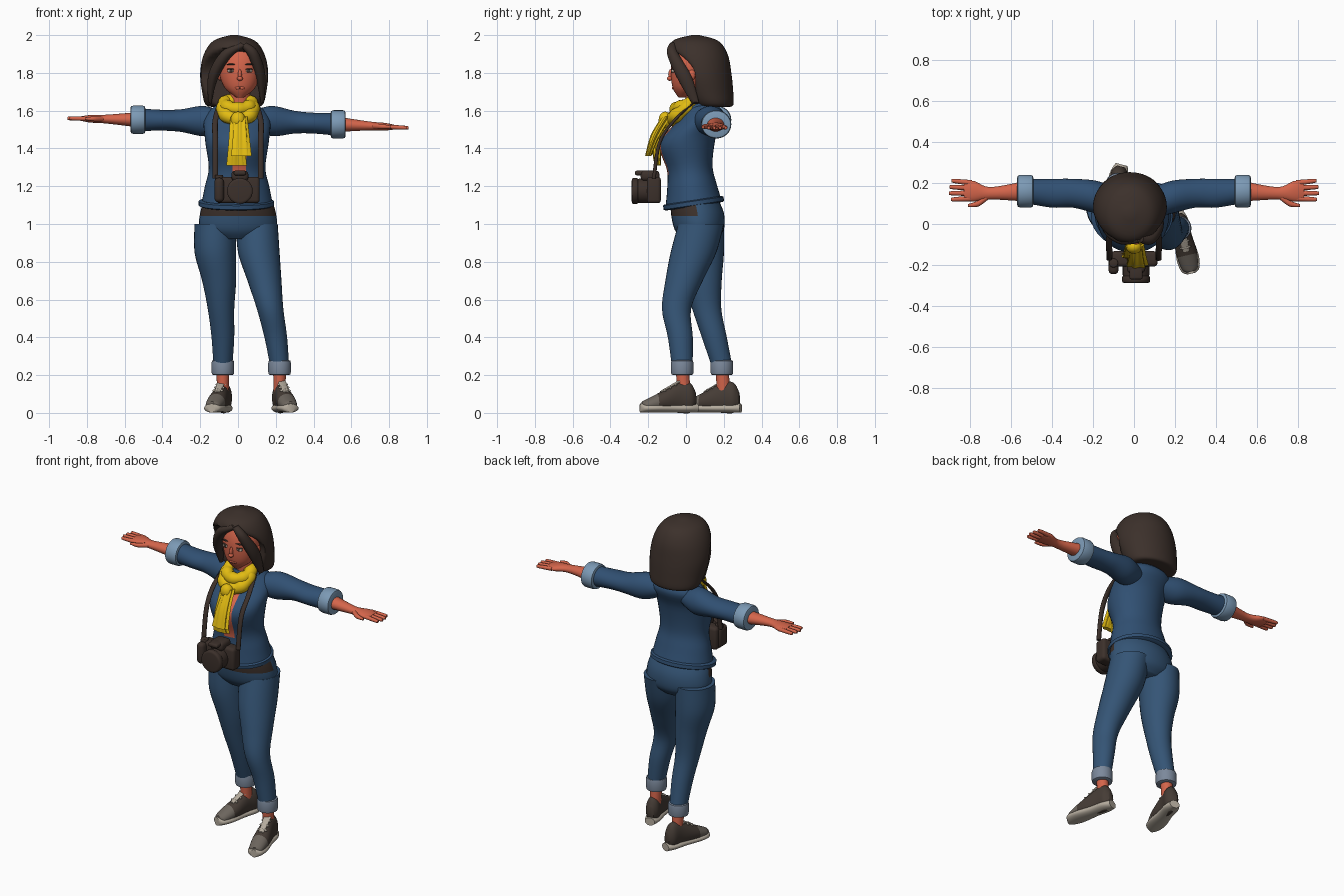
import bpy, bmesh, math
from mathutils import Vector, Matrix

cube = bpy.data.objects.get("Cube")
if cube:
    bpy.data.objects.remove(cube)

X, Y, Z = Vector((1, 0, 0)), Vector((0, 1, 0)), Vector((0, 0, 1))
SIDES = (("left", 1), ("right", -1))


def material(name, *rgb):
    m = bpy.data.materials.new(name)
    m.use_nodes = True
    m.diffuse_color = (*rgb, 1)
    m.node_tree.nodes["Principled BSDF"].inputs["Base Color"].default_value = (*rgb, 1)
    return m


skin = material("skin", .66, .13, .07)
brown = material("dark_brown", .045, .03, .024)
jacket_blue = material("jacket_denim", .03, .08, .17)
jeans_blue = material("jeans_denim", .035, .09, .18)
pale_blue = material("jacket_cuff_denim", .2, .32, .46)
grey_blue = material("jeans_cuff_denim", .2, .25, .33)
yellow = material("scarf_yellow", .76, .5, .006)
shoe_brown = material("shoe_brown", .06, .045, .036)
toe_grey = material("toe_grey", .15, .13, .11)
cream = material("sole_cream", .46, .41, .34)


def finish(name, bm, mats, matrix=Matrix(), rule=None):
    """Turn a bmesh into a smooth-shaded object; faces meeting the rule get the second material."""
    bmesh.ops.recalc_face_normals(bm, faces=bm.faces)
    for face in bm.faces:
        face.smooth = True
        if rule and rule(face.calc_center_median(), face.normal):
            face.material_index = 1
    bm.transform(matrix)
    mesh = bpy.data.meshes.new(name)
    bm.to_mesh(mesh)
    bm.free()
    mesh.set_sharp_from_angle(angle=math.radians(50))
    for m in mats:
        mesh.materials.append(m)
    bpy.context.collection.objects.link(bpy.data.objects.new(name, mesh))


def spline(keys, sub):
    """Catmull-Rom interpolation of key tuples."""
    k = [Vector(q) for q in keys]
    k = [k[0]] + k + [k[-1]]
    out = []
    for a, b, c, d in zip(k, k[1:], k[2:], k[3:]):
        for i in range(sub):
            t = i / sub
            out.append(b + (c - a) * (t / 2) + (a * 2 - b * 5 + c * 4 - d) * (t * t / 2)
                       + (b * 3 - a - c * 3 + d) * (t ** 3 / 2))
    return out + [k[-1]]


def loft(name, mats, keys, u=X, v=Y, seg=32, sub=5, folds=0, front=None, **kw):
    """Skin through rings of x, y, z, half-width along u and half-width along v."""
    bm, rings = bmesh.new(), []
    for x, y, z, a, b in spline(keys, sub):
        ring = []
        for i in range(seg):
            t = math.tau * i / seg
            r = 1 + (.14 * math.cos(folds * t) if folds else 0)
            p = Vector((x, y, z)) + u * (a * r * math.cos(t)) + v * (b * r * math.sin(t))
            if front:
                p.y = max(p.y, front(z))
            ring.append(bm.verts.new(p))
        rings.append(ring)
    for a, b in zip(rings, rings[1:]):
        for i in range(seg):
            j = (i + 1) % seg
            bm.faces.new((a[i], a[j], b[j], b[i]))
    bm.faces.new(rings[0])
    bm.faces.new(rings[-1])
    finish(name, bm, mats, **kw)


def stack(name, mats, levels, x=0, **kw):
    """Loft of horizontal rings given as height, y, half-width, half-depth."""
    loft(name, mats, [(x, y, z, w, d) for z, y, w, d in levels], **kw)


def band(name, mat, pos, a, b, length, u=X, v=Y):
    """Short tube with rolled edges."""
    axis = u.cross(v).normalized() * length
    loft(name, [mat], [(*(Vector(pos) + axis * t), a * r, b * r)
                       for t, r in ((-.5, .8), (-.45, .95), (-.3, 1), (.3, 1), (.45, .95), (.5, .8))],
         u=u, v=v, sub=1)


def ellipsoid(name, mat, pos, size, place=Matrix()):
    bm = bmesh.new()
    bmesh.ops.create_uvsphere(bm, u_segments=20, v_segments=12, radius=1)
    finish(name, bm, [mat], place @ Matrix.Translation(pos) @ Matrix.Diagonal((*size, 1)))


def box(name, mat, pos, size, bevel):
    bm = bmesh.new()
    bmesh.ops.create_cube(bm, size=1)
    bm.transform(Matrix.Translation(pos) @ Matrix.Diagonal((*size, 1)))
    bmesh.ops.bevel(bm, geom=bm.edges[:], offset=bevel, segments=3, affect='EDGES', profile=.5)
    finish(name, bm, [mat])


def cloth_ring(name, mat, pos, major, minor, tilt):
    """Ring of cloth with soft folds, leaning down to the front."""
    bm, n, m = bmesh.new(), 40, 14
    grid = []
    for i in range(n):
        a = math.tau * i / n
        fat = minor * (1 + .08 * math.sin(a * 7))
        row = []
        for j in range(m):
            b = math.tau * j / m
            r = major + fat * math.cos(b)
            row.append(bm.verts.new((r * math.cos(a), r * math.sin(a), fat * math.sin(b))))
        grid.append(row)
    for i in range(n):
        for j in range(m):
            a, b = grid[i], grid[(i + 1) % n]
            bm.faces.new((a[j], b[j], b[(j + 1) % m], a[(j + 1) % m]))
    finish(name, bm, [mat], Matrix.Translation(pos) @ Matrix.Rotation(math.radians(tilt), 4, 'X'))


# Jacket: rings tilt down to the front, skin shows in the open front
tilted = Y + Z * .15
stack("jacket_body", [jacket_blue, skin],
      [(1.1, .04, .19, .15), (1.2, .03, .17, .13), (1.3, .02, .15, .12),
       (1.45, .01, .17, .15), (1.57, .08, .17, .12), (1.65, .06, .08, .06)],
      x=-.005, v=tilted, seg=40, rule=lambda c, n: abs(c.x) < .04 and n.y < -.5 and 1.27 < c.z < 1.6)
band("jacket_hem", jacket_blue, (-.01, .04, 1.11), .2, .16, .035, v=tilted)
cloth_ring("jacket_collar", jacket_blue, (0, .06, 1.62), .09, .02, 25)

# Hips with a dark belt band at the front
stack("hips", [jeans_blue, brown],
      [(1.15, .04, .17, .12), (1.06, .06, .2, .14), (.97, .07, .2, .13), (.92, .07, .12, .09)],
      rule=lambda c, n: c.z > 1.05 and c.y < .05)

# Legs from hip to ankle, turned-up cuffs and shoes
leg_widths = (.11, .11, .09, .07, .06, .05)
left_path = ((.1, .08), (.11, .04), (.14, -.01), (.17, -.05), (.2, -.03), (.22, -.02))
right_path = ((-.12, .08), (-.12, .08), (-.1, .09), (-.09, .11), (-.08, .15), (-.08, .19))
for side, path, heel, turn in (("left", left_path, (.21, .06, 0), 13), ("right", right_path, (-.06, .29, 0), -15)):
    loft(side + "_leg", [jeans_blue],
         [(x, y, 1 - .15 * i, w, w * 1.1) for i, ((x, y), w) in enumerate(zip(path, leg_widths))])
    x, y = path[-1]
    band(side + "_jeans_cuff", grey_blue, (x, y, .24), .06, .06, .08)
    loft(side + "_ankle", [skin], [(x, y, .24, .035, .035), (x, y + .01, .1, .03, .035)])

    # Shoes run from heel to toe along -y, then turn into place
    place = Matrix.Translation(heel) @ Matrix.Rotation(math.radians(turn), 4, 'Z')
    loft(side + "_shoe_upper", [shoe_brown, toe_grey],
         [(0, -y, z, w, h) for y, z, w, h in
          ((.01, .07, .02, .04), (.04, .08, .04, .08), (.1, .08, .04, .08),
           (.2, .06, .05, .05), (.28, .04, .04, .03), (.3, .04, .02, .02))],
         v=Z, matrix=place, rule=lambda c, n: c.y < -.21)
    loft(side + "_shoe_sole", [cream],
         [(0, -y, .025, w, .024) for y, w in
          ((0, .03), (.05, .045), (.13, .045), (.23, .055), (.29, .045), (.31, .02))], v=Z, matrix=place)
    loft(side + "_shoe_tongue", [cream], [(0, -.1, .165, .022, .008), (0, -.2, .11, .015, .006)],
         v=Z, matrix=place)
    for i in range(3):
        ellipsoid(f"{side}_lace_{i + 1}", cream, (0, -.12 - .03 * i, .15 - .016 * i), (.03, .007, .01), place)

# Arms, turned-up sleeves and hands; drop is the downward slope of the arm
for (side, s), drop in zip(SIDES, (.05, -.02)):
    def height(x):
        return 1.545 - drop * (x - .18)

    def limb(part, mat, keys, **kw):
        loft(f"{side}_{part}", [mat], [(s * x, y, height(x), a, b) for x, y, a, b in keys], u=Y, v=Z, **kw)

    limb("sleeve", jacket_blue, [(.08, .1, .07, .05), (.18, .13, .08, .08), (.3, .15, .07, .06),
                                 (.4, .15, .07, .055), (.52, .16, .06, .06)])
    band(side + "_sleeve_cuff", pale_blue, (s * .53, .16, height(.53)), .08, .075, .08, u=Y, v=Z)
    limb("forearm_and_palm", skin, [(.53, .16, .05, .04), (.7, .15, .03, .023),
                                    (.78, .16, .05, .02), (.83, .16, .045, .012)])
    for i, finger in enumerate(("little", "ring", "middle", "index")):
        tip, y = .905 - .01 * abs(i - 1.6), .21 - .03 * i
        limb(finger + "_finger", skin, [(.79, .2 - .025 * i, .014, .012), (tip - .01, y, .01, .01),
                                        (tip, y, .004, .004)], seg=12)
    limb("thumb", skin, [(.71, .14, .02, .015), (.76, .1, .015, .013), (.81, .09, .007, .007)], seg=12)

# Neck, head and face
stack("neck", [skin], [(1.56, .06, .06, .05), (1.74, .04, .05, .05)], x=.01)
stack("head", [skin], [(1.67, -.02, .02, .02), (1.72, 0, .08, .07), (1.8, .02, .11, .1),
                       (1.88, .03, .11, .1), (1.96, .04, .07, .07)], x=.01)
for part, mat, y, z, size in (("nose_bridge", skin, -.08, 1.79, (.01, .014, .03)),
                              ("nose_tip", skin, -.085, 1.77, (.016, .016, .012)),
                              ("lips", skin, -.067, 1.72, (.026, .008, .009)),
                              ("mouth_line", brown, -.073, 1.72, (.02, .004, .0015))):
    ellipsoid(part, mat, (.01, y, z), size)
for side, s in SIDES:
    for part, mat, y, z, size in (("eye", cream, -.068, 1.81, (.02, .01, .009)),
                                  ("iris", brown, -.075, 1.81, (.009, .005, .009)),
                                  ("eyelashes", brown, -.068, 1.82, (.023, .012, .003)),
                                  ("brow", brown, -.07, 1.845, (.025, .008, .004))):
        ellipsoid(f"{side}_{part}", mat, (.01 + s * .047, y, z), size)
    ellipsoid(side + "_ear", skin, (.01 + s * .105, .03, 1.79), (.014, .02, .03))

# Shoulder-length hair, cut back around the face, with swept front locks
stack("hair", [brown], [(2, .05, .02, .02), (1.97, .05, .11, .12), (1.9, .06, .16, .16), (1.8, .08, .18, .16),
                        (1.7, .11, .17, .14), (1.63, .14, .15, .11), (1.62, .15, .1, .07)],
      x=-.02, seg=48, front=lambda z: .05 - 6 * max(0, z - 1.78) ** 2)
for (side, s), spread in zip(SIDES, (.1, .18)):
    loft(side + "_front_lock", [brown],
         [(.03 + s * spread * out, y, z, w, d) for out, y, z, w, d in
          ((0, -.07, 1.95, .02, .02), (.5, -.07, 1.9, .03, .03), (.9, -.01, 1.78, .03, .04), (1, .05, 1.64, .01, .02))],
         u=Vector((.8, 0, .5 * s)))

# Scarf wound twice round the neck, with two hanging ends
cloth_ring("scarf_upper_loop", yellow, (0, .015, 1.635), .07, .036, 22)
cloth_ring("scarf_lower_loop", yellow, (0, -.01, 1.605), .078, .037, 38)
ellipsoid("scarf_knot", yellow, (0, -.11, 1.55), (.04, .035, .045))
for part, x, middle, end in (("long", -.01, (-.15, 1.42), (-.15, 1.31)), ("short", .015, (-.16, 1.47), (-.2, 1.36))):
    loft(f"scarf_{part}_end", [yellow], [(x, -.1, 1.57, .03, .025), (x, *middle, .04, .024), (x, *end, .05, .015)],
         folds=7, seg=42)

# Camera with lens, and straps up to the neck
box("camera_body", brown, (0, -.17, 1.18), (.23, .075, .14), .018)
box("camera_prism", brown, (.01, -.19, 1.255), (.09, .1, .055), .02)
box("camera_flash", brown, (.01, -.235, 1.27), (.065, .07, .025), .01)
box("camera_grip", brown, (-.1, -.2, 1.18), (.05, .09, .13), .022)
band("lens_barrel", brown, (.01, -.22, 1.175), .065, .065, .09, v=Z)
band("lens_front_ring", brown, (.01, -.27, 1.175), .068, .068, .035, v=Z)
band("shutter_dial", brown, (-.1, -.19, 1.24), .022, .022, .04)
for side, s in SIDES:
    loft(side + "_strap", [brown],
         [(s * x, y, z, .015, .01) for x, y, z in
          ((.09, .05, 1.65), (.12, -.06, 1.55), (.12, -.14, 1.43), (.12, -.17, 1.24))], seg=14)
